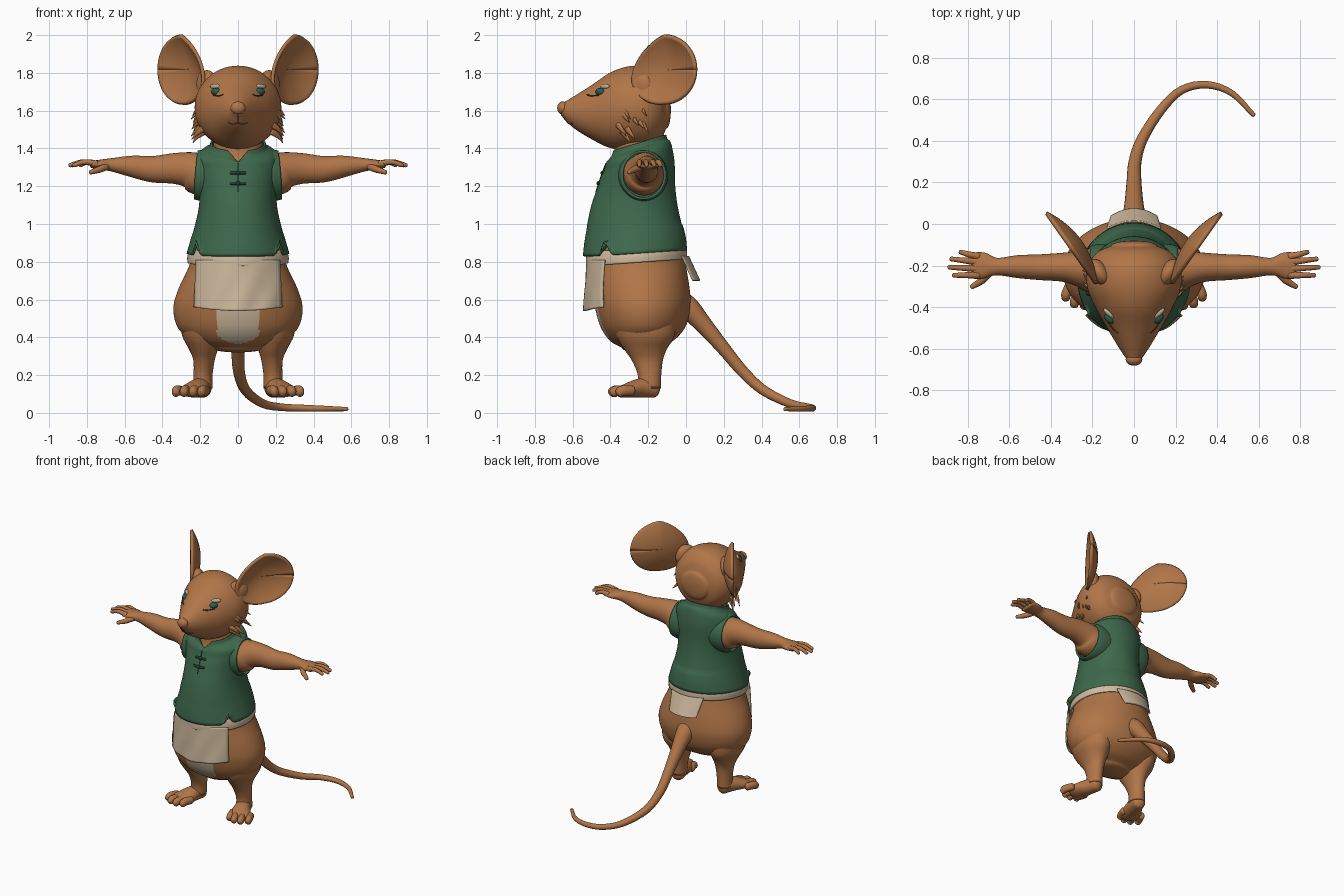
import bpy, math, random
from mathutils import Vector
from mathutils.bvhtree import BVHTree

if "Cube" in bpy.data.objects:
    bpy.data.objects.remove(bpy.data.objects["Cube"])
random.seed(4)
trees = {}


def material(name, rgb):
    m = bpy.data.materials.new(name)
    m.use_nodes = True
    m.diffuse_color = (*rgb, 1)
    bsdf = next(n for n in m.node_tree.nodes if n.type == "BSDF_PRINCIPLED")
    bsdf.inputs["Base Color"].default_value = (*rgb, 1)
    return m


FUR = material("brown_fur", (.44, .18, .065))
GREEN = material("green_cloth", (.048, .14, .072))
CREAM = material("cream_cloth", (.62, .49, .34))
PALE = material("pale_brow", (.5, .43, .32))
EYE = material("teal_eye", (.02, .11, .085))
DARK = material("dark_green_trim", (.018, .05, .03))
LINE = material("dark_brown", (.1, .035, .015))


def make(name, verts, faces, mat, shell=0.0, offset=-1):
    me = bpy.data.meshes.new(name)
    me.from_pydata([tuple(v) for v in verts], [], faces)
    me.materials.append(mat)
    me.polygons.foreach_set("use_smooth", [True] * len(me.polygons))
    ob = bpy.data.objects.new(name, me)
    bpy.context.scene.collection.objects.link(ob)
    trees[name] = BVHTree.FromPolygons(verts, faces)
    if shell:
        mod = ob.modifiers.new("thickness", "SOLIDIFY")
        mod.thickness, mod.offset = shell, offset
    return ob


def spline(rows, sub):
    """Smooth curve through rows of (x, y, z, radius a, radius b)."""
    p = [Vector(r) for r in rows]
    p = [p[0] * 2 - p[1]] + p + [p[-1] * 2 - p[-2]]
    out = []
    for a, b, c, d in zip(p, p[1:], p[2:], p[3:]):
        for k in range(sub):
            t = k / sub
            out.append((b * 2 + (c - a) * t + (a * 2 - b * 5 + c * 4 - d) * t * t
                        + (b * 3 - a - c * 3 + d) * t ** 3) * .5)
    return out + [p[-2]]


def loft(name, rows, mat, side=(1, 0, 0), segs=32, sub=4, cap=.7, axis=None,
         warp=None, shell=0.0):
    """Elliptical rings swept along a path; cap rounds the ends, 0 leaves them open."""
    pts = spline(rows, sub)
    rings = []
    for i, p in enumerate(pts):
        t = Vector(axis) if axis else (pts[min(i + 1, len(pts) - 1)] - pts[max(i - 1, 0)]).to_3d()
        rings.append((p.to_3d(), t.normalized(), max(p[3], .002), max(p[4], .002)))

    def ends(ring, sign):
        c, t, a, b = ring
        for k in range(1, 7):
            h = k * math.pi / 12.5
            yield (c + t * sign * cap * min(a, b) * math.sin(h), t, a * math.cos(h), b * math.cos(h))

    if cap:
        rings = list(ends(rings[0], -1))[::-1] + rings + list(ends(rings[-1], 1))
    verts, faces = [], []
    for c, t, a, b in rings:
        s = Vector(side)
        s = (s - t * s.dot(t)).normalized()
        u = t.cross(s)
        for j in range(segs):
            h = math.tau * j / segs
            v = c + s * a * math.cos(h) + u * b * math.sin(h)
            verts.append(warp(v) if warp else v)
    for i in range(len(rings) - 1):
        for j in range(segs):
            k = (j + 1) % segs
            faces.append((i * segs + j, i * segs + k, (i + 1) * segs + k, (i + 1) * segs + j))
    if cap:
        n = len(verts)
        faces += [tuple(range(segs))[::-1], tuple(range(n - segs, n))]
    return make(name, verts, faces, mat, shell)


def sheet(name, func, mat, nu=24, nv=24, shell=.008):
    """Thin surface from a function of u and v in 0..1."""
    verts = [Vector(func(i / nu, j / nv)) for i in range(nu + 1) for j in range(nv + 1)]
    w = nv + 1
    faces = [(i * w + j, i * w + j + 1, (i + 1) * w + j + 1, (i + 1) * w + j)
             for i in range(nu) for j in range(nv)]
    return make(name, verts, faces, mat, shell, 0)


def ball(name, loc, radii, mat, rot=(0, 0, 0)):
    bpy.ops.mesh.primitive_uv_sphere_add(segments=24, ring_count=14, radius=1, location=loc, rotation=rot)
    ob = bpy.context.object
    ob.name, ob.scale = name, radii
    ob.data.materials.append(mat)
    bpy.ops.object.shade_smooth()
    return ob


def on_front(part, x, z, lift=0.0):
    hit = trees[part].ray_cast(Vector((x, -3, z)), Vector((0, 1, 0)))[0]
    return Vector((x, hit.y - lift, z))


def wire(name, part, points, r, mat):
    loft(name, [(*on_front(part, x, z), r, r) for x, z in points], mat, (0, .3, 1), 8, 3)


# Body with pale belly, running up into the neck
body = loft("body", [(0, -.24, .345, .14, .10), (0, -.235, .38, .24, .165), (0, -.228, .45, .318, .222),
                     (0, -.228, .55, .342, .252), (0, -.235, .65, .318, .255), (0, -.25, .78, .258, .248),
                     (0, -.27, .9, .225, .235), (0, -.27, 1.1, .175, .195), (0, -.25, 1.3, .18, .15),
                     (0, -.25, 1.38, .135, .13), (0, -.25, 1.5, .13, .13)],
            FUR, segs=128, sub=8, cap=.25, axis=(0, 0, 1))
body.data.materials.append(CREAM)
for f in body.data.polygons:
    c = f.center
    if c.y < -.25 and abs(c.x) < .112 and (c.x / .14) ** 2 + ((c.z - .5) / .135) ** 2 < 1:
        f.material_index = 1


# Vest with tilted hem and collar, side slits and a notched neckline
def shape_vest(v):
    z = v.z + .06 * (v.y + .27) if v.z < 1 else v.z
    if v.y < -.27:
        slit = max(0, 1 - abs(abs(v.x) - .22) / .026)
        z = max(z, .83 + .085 * slit)
    if v.z > 1.25:
        z += .3 * min(1, (v.z - 1.25) / .15) * (v.y + .25)
    if z > 1.33 and v.y < -.3:
        z -= max(0, 1 - abs(v.x) / .055) * (z - 1.33)
    return Vector((v.x, v.y, z))


loft("vest", [(0, -.27, .845, .272, .276), (0, -.27, .92, .25, .268), (0, -.273, 1, .226, .25),
              (0, -.273, 1.1, .206, .228), (0, -.262, 1.2, .204, .205), (0, -.248, 1.3, .218, .188),
              (0, -.248, 1.36, .216, .176), (0, -.248, 1.39, .187, .165), (0, -.25, 1.405, .155, .152),
              (0, -.25, 1.43, .146, .145)],
     GREEN, segs=144, cap=0, axis=(0, 0, 1), warp=shape_vest, shell=.012)

# Front fastening
wire("front_seam", "vest", [(0, 1.32), (0, 1.25), (0, 1.17)], .003, DARK)
for z in (1.27, 1.215):
    wire("toggle", "vest", [(-.038, z), (0, z), (.038, z)], .008, DARK)
    ball("toggle_knot", on_front("vest", 0, z), (.013, .012, .012), DARK)

# Waistband and hanging cloth flaps
loft("waistband", [(0, -.262, .795, .268, .268), (0, -.262, .83, .268, .268), (0, -.262, .87, .256, .262)],
     CREAM, segs=64, cap=0, axis=(0, 0, 1), shell=.012,
     warp=lambda v: Vector((v.x, v.y, v.z + .07 * (v.y + .27))))


def front_flap(u, v):
    s = 2 * u - 1
    fold = .005 * math.sin(9 * s + 5 * v) * v
    return (s * (.222 + .01 * v), -.525 - .012 * v + .095 * s * s + fold, .81 - v * (.27 - .02 * s * s))


def back_flap(u, v):
    s = 2 * u - 1
    return (s * (.13 - .02 * v), .012 + .06 * v - .035 * s * s, .83 - .13 * v)


sheet("front_flap", front_flap, CREAM)
sheet("back_flap", back_flap, CREAM)

# Head, nose and mouth
loft("head", [(0, -.655, 1.605, .032, .034), (0, -.6, 1.592, .07, .08), (0, -.5, 1.592, .13, .143),
              (0, -.4, 1.602, .187, .2), (0, -.3, 1.615, .226, .22), (0, -.2, 1.617, .222, .213),
              (0, -.135, 1.61, .175, .165), (0, -.105, 1.605, .11, .1)],
     FUR, segs=64, sub=6, cap=.25, axis=(0, 1, 0))
ball("nose", (0, -.652, 1.614), (.04, .03, .035), FUR)
wire("mouth", "head", [(-.048, 1.535), (-.025, 1.528), (0, 1.534), (.025, 1.528), (.048, 1.535)], .003, LINE)
wire("lip_crease", "head", [(0, 1.58), (0, 1.56), (0, 1.534)], .003, LINE)

# Tail
loft("tail", [(0, -.1, .62, .06, .06), (0, 0, .565, .062, .062), (0, .09, .47, .047, .047),
              (0, .2, .34, .036, .036), (.005, .3, .22, .031, .031), (.04, .41, .12, .027, .027),
              (.13, .55, .05, .023, .023), (.23, .645, .03, .02, .02), (.35, .67, .025, .018, .018),
              (.47, .63, .022, .015, .015), (.575, .525, .02, .011, .011)], FUR, (0, 0, 1), 20)

for name, m in (("left", 1), ("right", -1)):
    # Ears: cupped rounded discs on a fleshy root
    def ear(u, v):
        c, s = u * math.cos(math.tau * v), u * math.sin(math.tau * v)
        dish = .055 * (u * u - .6)
        taper = 1 - .15 * max(0, -c)
        return (m * (.285 + .12 * c + .81 * dish), -.105 + .17 * c - .58 * dish,
                1.818 + .182 * s * taper - .05 * max(0, -c))

    sheet(name + "_ear", ear, FUR, 14, 48, .018)
    ball(name + "_ear_root", (m * .165, -.235, 1.735), (.045, .075, .08), FUR, (0, 0, -m * .6))

    # Eyes and pale brows
    ball(name + "_eye", on_front("head", m * .115, 1.7, -.012), (.03, .022, .021), EYE, (0, 0, m * .7))
    ball(name + "_brow", on_front("head", m * .12, 1.728, -.004), (.034, .013, .014), PALE, (-.5, 0, m * .7))
    wire(name + "_eye_corner", "head", [(m * .08, 1.685), (m * .1, 1.679), (m * .13, 1.682)], .004, LINE)

    # Cheek tufts
    for k in range(9):
        z = 1.47 + .018 * k
        y = -.32 + random.uniform(-.05, .09)
        loft(name + "_cheek_tuft", [(m * .18, y, z + .02, .02, .012), (m * .215, y + .02, z - .005, .014, .008),
                                    (m * random.uniform(.235, .25), y + .045, z - .04, .001, .001)],
             FUR, (0, 0, 1), 8, 2)

    # Arms and armhole trim
    loft(name + "_armhole", [(m * .12, -.23, 1.255, .135, .135), (m * .18, -.227, 1.257, .13, .137),
                             (m * .222, -.225, 1.26, .118, .13)], GREEN, (0, 1, 0), 48, cap=0, shell=.012)
    loft(name + "_arm", [(m * .15, -.225, 1.262, .105, .112), (m * .21, -.222, 1.268, .107, .113),
                         (m * .26, -.215, 1.287, .088, .095), (m * .34, -.208, 1.294, .07, .081),
                         (m * .45, -.208, 1.29, .062, .07), (m * .56, -.205, 1.305, .055, .057),
                         (m * .66, -.205, 1.313, .042, .037), (m * .72, -.2, 1.315, .062, .027),
                         (m * .77, -.2, 1.315, .064, .02)], FUR, (0, 1, 0))
    for x, y in ((.835, -.135), (.88, -.168), (.89, -.208), (.868, -.247)):
        b = -.2 + (y + .19) * .8
        loft(name + "_finger", [(m * .75, b, 1.32, .016, .018), (m * (x + .76) / 2, (b + y) / 2, 1.328, .014, .014),
                                (m * x, y, 1.311, .011, .011)], FUR, (0, 0, 1), 12)
    loft(name + "_thumb", [(m * .69, -.225, 1.308, .02, .02), (m * .73, -.27, 1.29, .018, .018),
                           (m * .78, -.302, 1.274, .012, .012)], FUR, (0, 0, 1), 12)

    # Legs, feet and toes
    loft(name + "_leg", [(m * .18, -.225, .52, .13, .175), (m * .19, -.215, .41, .106, .155),
                         (m * .183, -.215, .34, .078, .115), (m * .18, -.205, .28, .057, .083),
                         (m * .185, -.193, .2, .05, .062), (m * .188, -.195, .13, .052, .062)],
         FUR, axis=(0, 0, 1))
    loft(name + "_foot", [(m * .185, -.17, .127, .045, .046), (m * .205, -.24, .132, .056, .051),
                          (m * .235, -.315, .118, .074, .037), (m * .245, -.34, .112, .072, .03)], FUR)
    for x, y in ((.19, -.38), (.235, -.395), (.283, -.387), (.325, -.355)):
        loft(name + "_toe", [(m * (x - .02), y + .07, .118, .022, .026), (m * x, y + .02, .117, .024, .028),
                             (m * (x + .004), y, .106, .021, .024)], FUR, segs=16)
